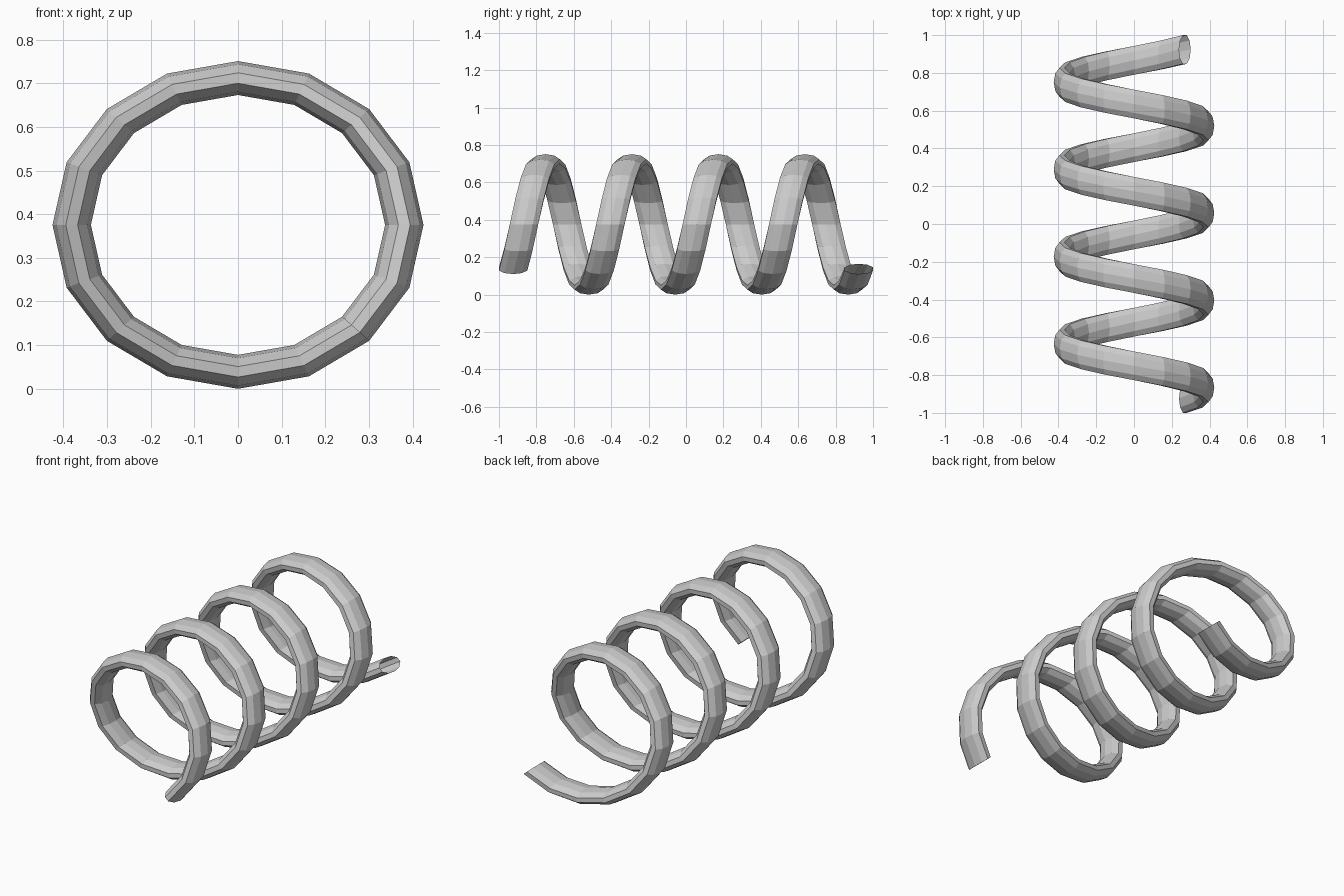
import bpy, bmesh
from math import sin, cos, pi

if "Cube" in bpy.data.objects:
    bpy.data.objects.remove(bpy.data.objects["Cube"])

TURNS, STEPS, SIDES = 4, 16, 10
PITCH = 0.462
RX, RZ = 0.381, 0.3365                  # coil centreline radii
HALF_Y = (2 - TURNS * PITCH) / 2        # wire half width along the coil axis
WIRE = 0.044                            # wire half thickness across the coil
RY = HALF_Y / sin(2 * pi * 0.2)

bm = bmesh.new()

# wire cross-section swept along the coil, open at both ends
rings = []
for i in range(TURNS * STEPS + 1):
    a = -pi / 4 + 2 * pi * i / STEPS
    yc = PITCH * (i / STEPS - TURNS / 2)
    ring = []
    for k in range(SIDES):
        t = 2 * pi * k / SIDES
        r = 1 + WIRE * cos(t) / RX
        ring.append(bm.verts.new((RX * r * cos(a), yc + RY * sin(t),
                                  0.379 + RZ * r * sin(a))))
    rings.append(ring)

for r0, r1 in zip(rings, rings[1:]):
    for k in range(SIDES):
        n = (k + 1) % SIDES
        bm.faces.new((r0[k], r0[n], r1[n], r1[k]))
bmesh.ops.recalc_face_normals(bm, faces=bm.faces)

# rest the coil on the floor
low = min(v.co.z for v in bm.verts)
bmesh.ops.translate(bm, verts=bm.verts, vec=(0, 0, -low))

mesh = bpy.data.meshes.new("coil_spring")
bm.to_mesh(mesh)
bm.free()
spring = bpy.data.objects.new("coil_spring", mesh)
bpy.context.collection.objects.link(spring)
